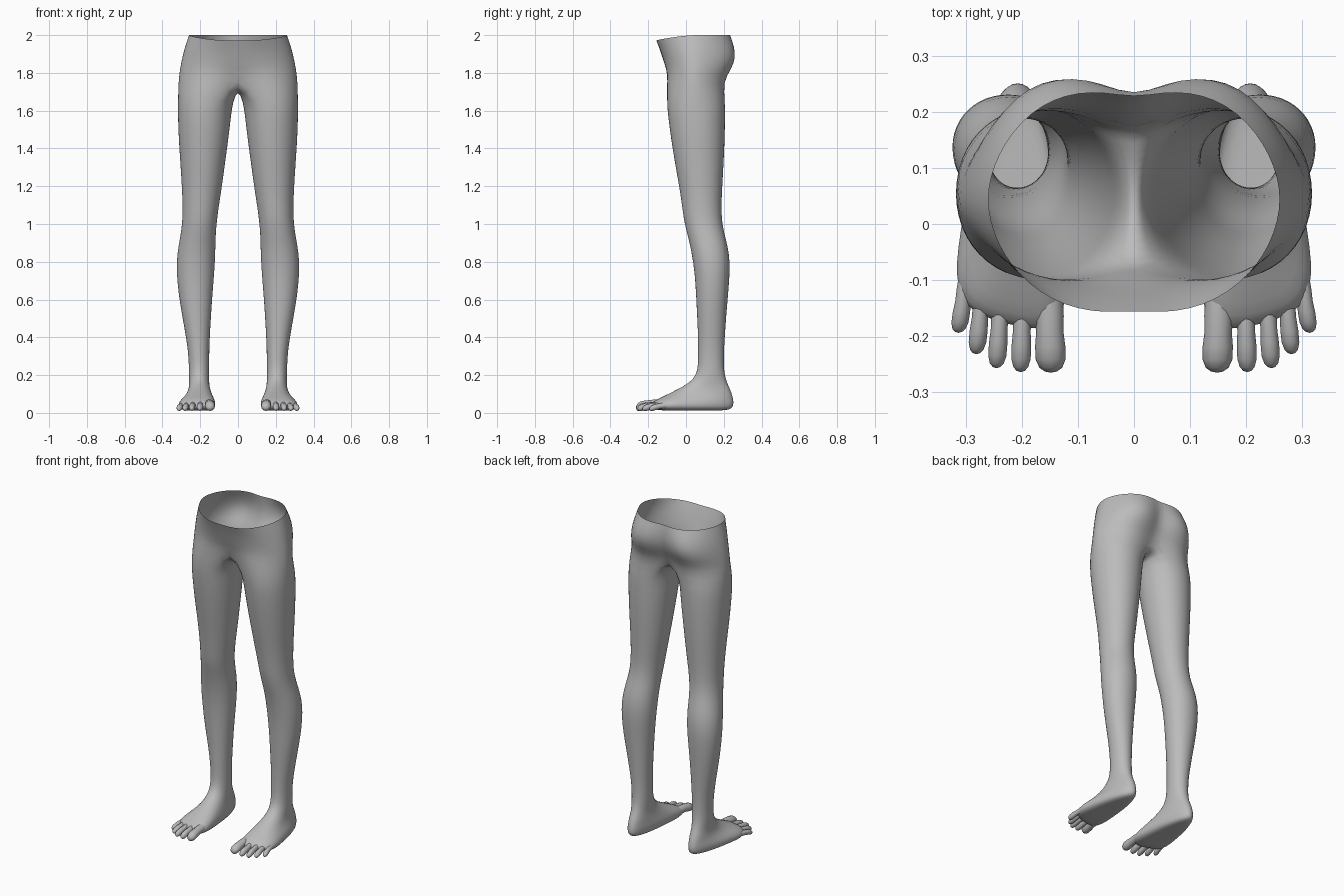
import bpy, bmesh, math

if "Cube" in bpy.data.objects:
    bpy.data.objects.remove(bpy.data.objects["Cube"])

N, K = 24, 4          # points per leg ring, half width of the inner thigh arc
skin = bpy.data.materials.new("plain grey")
skin.diffuse_color = (0.5, 0.5, 0.5, 1)
skin.use_nodes = True
skin.node_tree.nodes["Principled BSDF"].inputs["Base Color"].default_value = skin.diffuse_color


def spow(v, p):
    return math.copysign(abs(v) ** p, v)


def finish(bm, name, levels):
    bmesh.ops.recalc_face_normals(bm, faces=bm.faces)
    for f in bm.faces:
        f.smooth = True
    me = bpy.data.meshes.new(name)
    bm.to_mesh(me)
    bm.free()
    me.materials.append(skin)
    ob = bpy.data.objects.new(name, me)
    bpy.context.collection.objects.link(ob)
    m = ob.modifiers.new("mirror", 'MIRROR')
    m.use_clip = True
    m.merge_threshold = 0.0005
    if levels:
        s = ob.modifiers.new("smooth", 'SUBSURF')
        s.levels = s.render_levels = levels
    return ob


def bridge(bm, a, b, closed=True):
    n = len(a)
    for i in range(n if closed else n - 1):
        j = (i + 1) % n
        bm.faces.new((a[i], a[j], b[j], b[i]))


def foot_ring(bm, z, yf, yb, cxf, rxf, cxb, rxb, p, skew):
    """Ring that is wider at the ball than at the heel; index 0 faces inward."""
    cy, ry, out = (yf + yb) / 2, (yb - yf) / 2, []
    for i in range(N):
        a = 2 * math.pi * i / N
        q = p if math.sin(a) > 0 else max(p, 0.85)
        c, s = spow(math.cos(a), q), spow(math.sin(a), q)
        t = (1 + s) / 2
        x = cxb + (cxf - cxb) * t - (rxb + (rxf - rxb) * t) * c
        out.append(bm.verts.new((x, cy - ry * s + skew * t * (x - cxf), z)))
    return out


bm = bmesh.new()

# Foot: z, front y, back y, ball centre/half width, heel centre/half width, squareness, skew
foot = [(.012, -.14, .21, .222, .075, .207, .035, .6, .25),
        (.022, -.175, .245, .222, .110, .207, .052, .55, .25),
        (.042, -.185, .253, .222, .118, .207, .056, .55, .25),
        (.065, -.165, .253, .217, .110, .207, .057, .6, .2),
        (.090, -.115, .247, .207, .085, .207, .054, .7, .1),
        (.120, -.055, .237, .202, .064, .207, .052, .85, 0),
        (.155, .012, .220, .204, .054, .207, .052, 1, 0),
        (.195, .052, .206, .206, .055, .207, .054, 1, 0)]
# Leg: z, inner x, outer x, front y, back y
leg = [(.25, .152, .260, .064, .200), (.33, .152, .265, .064, .201),
       (.42, .148, .279, .063, .207), (.52, .142, .297, .058, .214),
       (.62, .135, .314, .053, .223), (.72, .127, .324, .047, .231),
       (.80, .121, .326, .037, .233), (.88, .119, .317, .023, .223),
       (.95, .117, .303, .005, .203), (1.02, .111, .295, -.012, .190),
       (1.10, .100, .294, -.022, .188), (1.20, .084, .298, -.037, .193),
       (1.32, .068, .306, -.059, .200), (1.45, .050, .315, -.080, .206),
       (1.56, .037, .319, -.095, .208), (1.65, .026, .319, -.103, .208)]

rings = [foot_ring(bm, *r) for r in foot]
for z, xi, xo, yf, yb in leg:
    c, r = (xi + xo) / 2, (xo - xi) / 2
    rings.append(foot_ring(bm, z, yf, yb, c, r, c, r, 0.97, 0))
for a, b in zip(rings, rings[1:]):
    bridge(bm, a, b)

# Sole
mid = bm.verts.new((.215, .04, .014))
for i in range(N):
    bm.faces.new((rings[0][i], rings[0][(i + 1) % N], mid))

# Hips: z, half width, front y, back y at the cleft, front bulge, buttock bulge, front dip
hips = [(1.755, .317, -.080, .165, .045, .065, -.02),
        (1.82, .309, -.103, .203, .018, .080, 0),
        (1.88, .297, -.122, .224, .010, .085, .005),
        (1.94, .282, -.139, .230, .010, .065, .015),
        (2.00, .261, -.155, .225, .018, .035, .030)]
prev = rings[-1]
for n, (z, w, yf, yb, bf, bb, dip) in enumerate(hips):
    arc, cy = [], .045
    count = N - 2 * K
    for j in range(count + 1):
        a = math.pi * (j / count - .5)
        s, x = math.sin(a), w * math.cos(a)
        if j in (0, count):
            x = 0
        bump = abs(math.sin(2 * a) * s)
        y = cy + (yb - cy) * s + bb * bump if s > 0 else cy - (cy - yf) * -s - bf * bump
        arc.append(bm.verts.new((x, y, z - dip * max(0, -s) ** 1.5)))
    if n == 0:
        # Crotch saddle along the centre line, closing the full leg ring
        saddle = []
        for k in range(1, 2 * K):
            t = k / (2 * K)
            y = yb + (yf - yb) * t
            saddle.append(bm.verts.new((0, y, 1.765 - .055 * math.sin(math.pi * t))))
        full = [None] * N
        for j, v in enumerate(arc):
            full[K + j] = v
        for k, v in enumerate(saddle):
            full[(N - K + 1 + k) % N] = v
        bridge(bm, prev, full)
    else:
        bridge(bm, prev, arc, closed=False)
    prev = arc
finish(bm, "legs_and_hips", 1)

# Toes: centre x at root, centre x at tip, root y, tip y, half width, half height
toes = [("big_toe", .152, .148, -.12, -.265, .027, .025),
        ("second_toe", .198, .202, -.12, -.264, .0175, .019),
        ("third_toe", .236, .245, -.12, -.257, .0165, .018),
        ("fourth_toe", .268, .281, -.10, -.232, .016, .017),
        ("little_toe", .296, .313, -.08, -.194, .0155, .016)]
shape = [(0, .9), (.3, .95), (.5, .9), (.68, 1.0), (.84, .98), (.94, .75), (.985, .4)]
M = 12
for name, x0, x1, y0, y1, w, h in toes:
    bm = bmesh.new()
    prev = None
    for t, r in shape:
        x, y = x0 + (x1 - x0) * t, y0 + (y1 - y0) * t
        z = h + .004 + .02 * (1 - t) + .006 * math.sin(math.pi * t)
        ring = [bm.verts.new((x + w * r * math.cos(2 * math.pi * i / M), y,
                              z + h * r * math.sin(2 * math.pi * i / M))) for i in range(M)]
        if prev:
            bridge(bm, prev, ring)
        prev = ring
    tip = bm.verts.new((x1, y1, h + .004))
    for i in range(M):
        bm.faces.new((prev[i], prev[(i + 1) % M], tip))
    finish(bm, name, 0)
